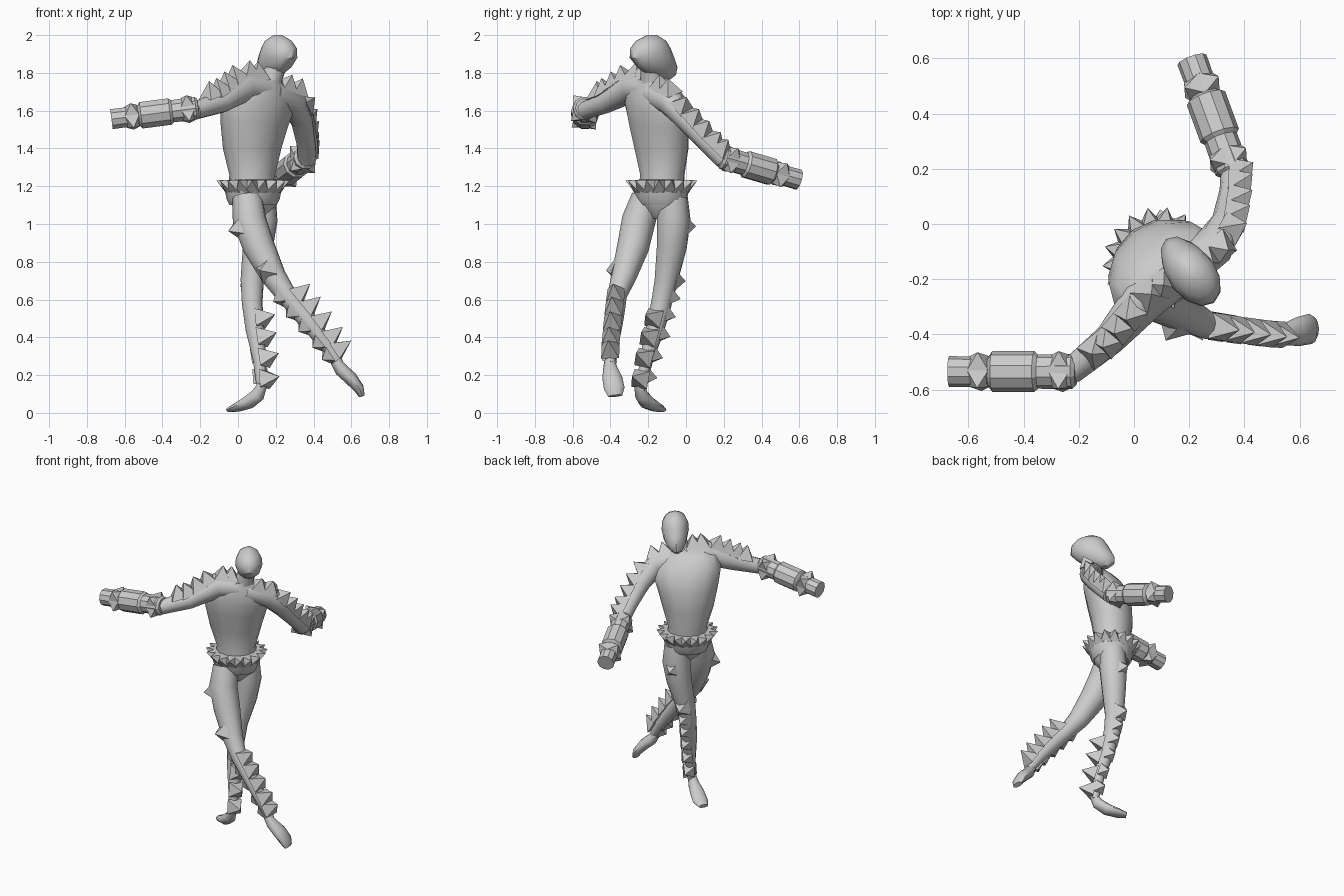
import bpy, bmesh
from math import sin, cos, pi
from mathutils import Vector as V

if "Cube" in bpy.data.objects:
    bpy.data.objects.remove(bpy.data.objects["Cube"])

S = V((0.8, 0.6, 0))      # across the shoulders
F = V((-0.6, 0.8, 0))     # the way the figure faces
UP = V((0, 0, 1))


def finish(bm, name, smooth=None):
    bmesh.ops.recalc_face_normals(bm, faces=bm.faces)
    me = bpy.data.meshes.new(name)
    bm.to_mesh(me)
    bm.free()
    ob = bpy.data.objects.new(name, me)
    bpy.context.collection.objects.link(ob)
    if smooth:
        bpy.ops.object.select_all(action='DESELECT')
        ob.select_set(True)
        bpy.context.view_layer.objects.active = ob
        bpy.ops.object.shade_smooth_by_angle(angle=smooth)
    return ob


def loft(name, rings, smooth=0.7, n=12):
    """rings: list of (centre, axis u, axis v), u and v scaled by radius"""
    bm = bmesh.new()
    loops = [[bm.verts.new(c + u * cos(2 * pi * i / n) + v * sin(2 * pi * i / n))
              for i in range(n)] for c, u, v in rings]
    for a, b in zip(loops, loops[1:]):
        for i in range(n):
            j = (i + 1) % n
            bm.faces.new((a[i], a[j], b[j], b[i]))
    bm.faces.new(loops[0])
    bm.faces.new(loops[-1])
    return finish(bm, name, smooth)


def tangent(pts, i):
    return (V(pts[min(i + 1, len(pts) - 1)][:3]) - V(pts[max(i - 1, 0)][:3])).normalized()


def limb(name, pts, ref, smooth=0.7, n=12):
    """tube through (x, y, z, radius[, second radius])"""
    rings = []
    for i, p in enumerate(pts):
        t = tangent(pts, i)
        u = t.cross(ref).normalized()
        rings.append((V(p[:3]), u * p[3], u.cross(t) * p[-1]))
    return loft(name, rings, smooth, n)


def spike(bm, base, d, along, size, h):
    d = d.normalized()
    a = (along - d * along.dot(d)).normalized() * size
    b = d.cross(a)
    q = [bm.verts.new(base + k) for k in (a + b, b - a, -a - b, a - b)]
    tip = bm.verts.new(base + d * h)
    bm.faces.new(q)
    for i in range(4):
        bm.faces.new((q[i], q[(i + 1) % 4], tip))


def spike_row(bm, pts, d, n, size, h, t0=0.0, t1=1.0):
    """n spikes along a limb path, on the side given by d"""
    for k in range(n):
        x = (t0 + (t1 - t0) * k / max(n - 1, 1)) * (len(pts) - 1)
        i = min(int(x), len(pts) - 2)
        p = V(pts[i][:4]).lerp(V(pts[i + 1][:4]), x - i)
        t = (V(pts[i + 1][:3]) - V(pts[i][:3])).normalized()
        e = (d - t * d.dot(t)).normalized()
        spike(bm, V(p[:3]) + e * p[3] * 0.7, e, t, size, h)


# torso, neck and head: height, centre x, centre y, half width, half depth, shoulder drop
def stack(name, rows):
    return loft(name, [(V((r[1], r[2], r[0])), S * r[3] - UP * (r[5] if len(r) > 5 else 0), F * r[4])
                       for r in rows])


stack("torso", [
    (1.03, .085, -.13, .04, .05), (1.10, .085, -.13, .125, .105), (1.18, .08, -.13, .135, .12),
    (1.26, .075, -.125, .125, .115), (1.40, .075, -.13, .165, .135), (1.53, .085, -.145, .195, .145, .02),
    (1.62, .10, -.16, .215, .14, .04), (1.69, .12, -.17, .20, .115, .05), (1.73, .14, -.175, .15, .09, .04),
    (1.76, .165, -.18, .07, .065, .01)])
stack("neck", [(1.70, .15, -.17, .09, .08), (1.76, .175, -.18, .06, .06), (1.84, .20, -.18, .06, .06)])
stack("head", [
    (1.765, .155, -.115, .025, .035), (1.79, .168, -.13, .05, .09), (1.83, .19, -.152, .074, .122),
    (1.88, .21, -.18, .087, .133), (1.93, .217, -.188, .084, .118), (1.97, .213, -.185, .064, .088),
    (2.00, .21, -.18, .02, .03)])
stack("belt", [(1.10, .08, -.13, .13, .115), (1.13, .08, -.13, .145, .133),
               (1.18, .08, -.13, .155, .143), (1.20, .08, -.13, .13, .12)])

bm = bmesh.new()
for i in range(17):
    ang = 2 * pi * i / 17
    d = S * cos(ang) + F * sin(ang)
    c = V((.08, -.13, 1.20)) + S * cos(ang) * .13 + F * sin(ang) * .12
    spike(bm, c, d + UP * .45, UP, .038, .075)
finish(bm, "belt_spikes")

# limb paths
arm_l = [(.15, -.19, 1.71, .075), (.03, -.28, 1.725, .08), (-.09, -.42, 1.645, .058), (-.23, -.535, 1.60, .048)]
arm_r = [(.18, -.17, 1.69, .075), (.29, -.08, 1.65, .075), (.34, .01, 1.54, .058),
         (.36, .12, 1.42, .05), (.365, .20, 1.34, .05)]
leg_l = [(.05, -.21, 1.14, .08), (.06, -.25, 1.02, .09), (.11, -.28, .88, .085), (.19, -.33, .72, .066),
         (.26, -.365, .62, .052), (.36, -.38, .50, .05), (.47, -.395, .36, .038), (.535, -.40, .26, .025)]
leg_r = [(.12, -.07, 1.14, .08), (.12, -.065, 1.02, .09), (.105, -.075, .88, .08), (.075, -.105, .70, .062),
         (.075, -.13, .58, .055), (.09, -.165, .44, .05), (.115, -.21, .28, .036), (.125, -.24, .12, .024)]
limb("left_upper_arm", arm_l, UP)
limb("right_upper_arm", arm_r, UP)
limb("left_leg", leg_l, F)
limb("right_leg", leg_r, F)

# feet: width then thickness
limb("left_foot", [(.515, -.405, .275, .028, .028), (.545, -.40, .23, .04, .036), (.595, -.39, .185, .053, .036),
                   (.64, -.38, .13, .055, .028), (.655, -.375, .09, .038, .016)], V((.7, 0, .7)))
limb("right_foot", [(.13, -.25, .15, .025, .025), (.105, -.235, .095, .035, .038), (.055, -.205, .055, .048, .035),
                    (0, -.16, .03, .05, .024), (-.045, -.13, .016, .032, .013)], UP)

# forearm sleeves with cuffs
profile = [(0, .05), (.03, .064), (.3, .062), (.33, .074), (.66, .074), (.69, .054), (1, .056)]
for side, a, b in (("left", V((-.21, -.535, 1.615)), V((-.67, -.535, 1.555))),
                   ("right", V((.36, .185, 1.355)), V((.21, .595, 1.235)))):
    limb(side + "_sleeve", [(*a.lerp(b, t), r) for t, r in profile], UP, 0.4, 10)
    bm = bmesh.new()
    t = (b - a).normalized()
    u = t.cross(UP).normalized()
    v = u.cross(t)
    for f, r, n in ((.12, .045, 4), (.76, .04, 4)):
        for i in range(n):
            d = u * cos(2 * pi * i / n + .7) + v * sin(2 * pi * i / n + .7)
            spike(bm, a.lerp(b, f) + d * r, d, t, .038, .052)
    finish(bm, side + "_sleeve_spikes")

# spike rows along arms and legs
bm = bmesh.new()
spike_row(bm, arm_l, UP, 6, .052, .09, .15, .76)
spike_row(bm, arm_r, V((.35, -.1, .8)), 7, .05, .08, .12, .88)
finish(bm, "arm_spikes")

bm = bmesh.new()
spike_row(bm, leg_l, V((-.8, -.3, 0)), 1, .05, .075, .17)
spike_row(bm, leg_l, V((-.5, -.9, 0)), 1, .05, .07, .4)
spike_row(bm, leg_l, V((.6, -.1, .7)), 5, .048, .10, .6, .92)
spike_row(bm, leg_l, V((-.6, -.25, -.5)), 5, .042, .045, .56, .92)
spike_row(bm, leg_r, F + S * .5, 2, .05, .06, .17, .42)
spike_row(bm, leg_r, F * .8 + S * .5, 5, .04, .055, .52, .93)
spike_row(bm, leg_r, V((.85, -.5, .1)), 4, .048, .095, .66, .95)
finish(bm, "leg_spikes")
